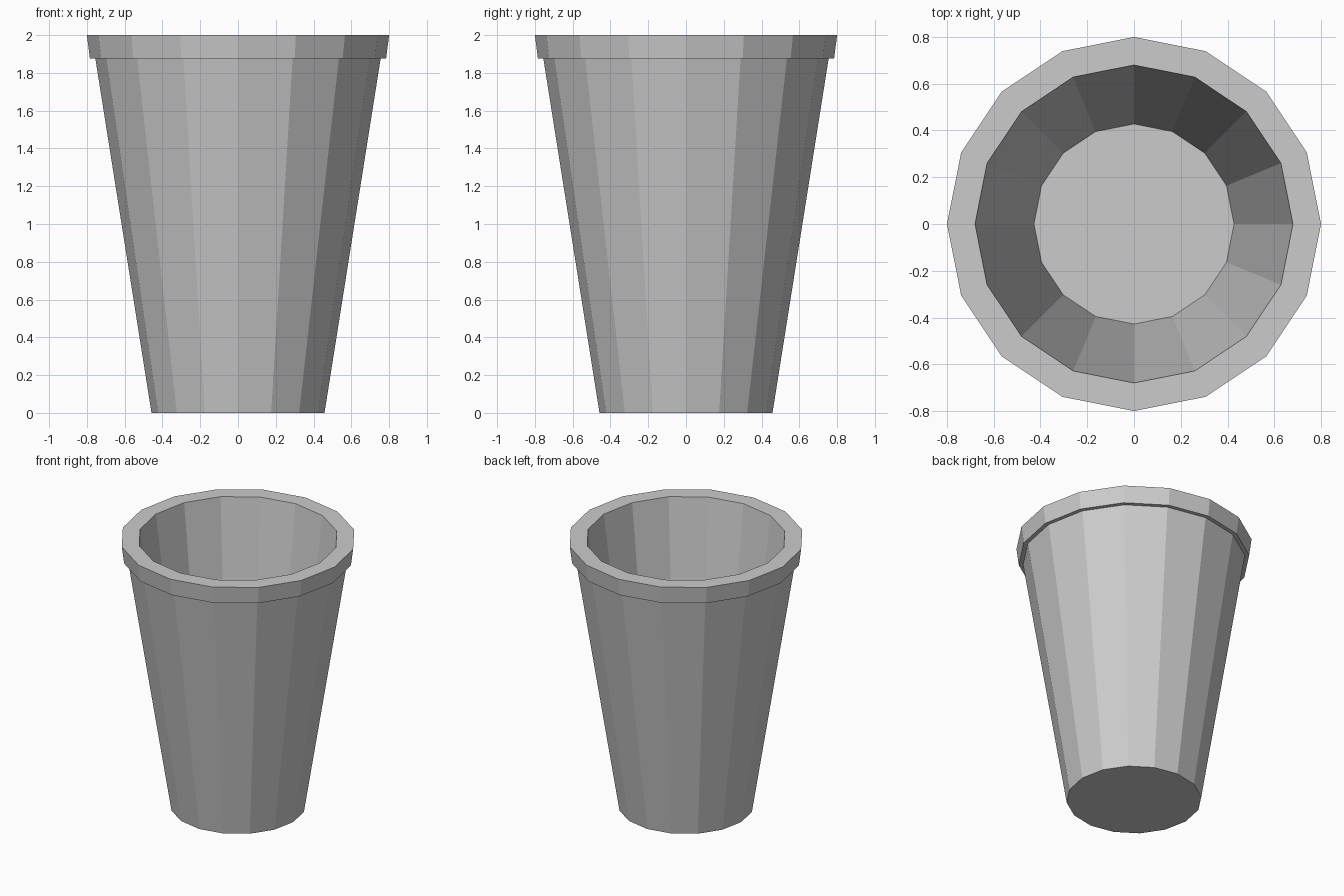
import bpy, bmesh
from math import cos, sin, tau

if "Cube" in bpy.data.objects:
    bpy.data.objects.remove(bpy.data.objects["Cube"])

SIDES = 16

# Profile (radius, height): outer base, wall, lip, inner wall, inner floor
profile = [(0.458, 0), (0.755, 1.875), (0.784, 1.875), (0.80, 2.0),
           (0.68, 2.0), (0.428, 0.1)]


def ring(bm, r, z):
    return [bm.verts.new((r * cos(tau * i / SIDES), r * sin(tau * i / SIDES), z))
            for i in range(SIDES)]


# Hollow tapered cup with an overhanging lip
bm = bmesh.new()
rings = [ring(bm, r, z) for r, z in profile]
for a, b in zip(rings, rings[1:]):
    for i in range(SIDES):
        j = (i + 1) % SIDES
        bm.faces.new((a[i], a[j], b[j], b[i]))

# Underside and inner floor
bm.faces.new(rings[0][::-1])
bm.faces.new(rings[-1])
bmesh.ops.recalc_face_normals(bm, faces=bm.faces)

mesh = bpy.data.meshes.new("cup")
bm.to_mesh(mesh)
bm.free()
bpy.context.collection.objects.link(bpy.data.objects.new("cup", mesh))
